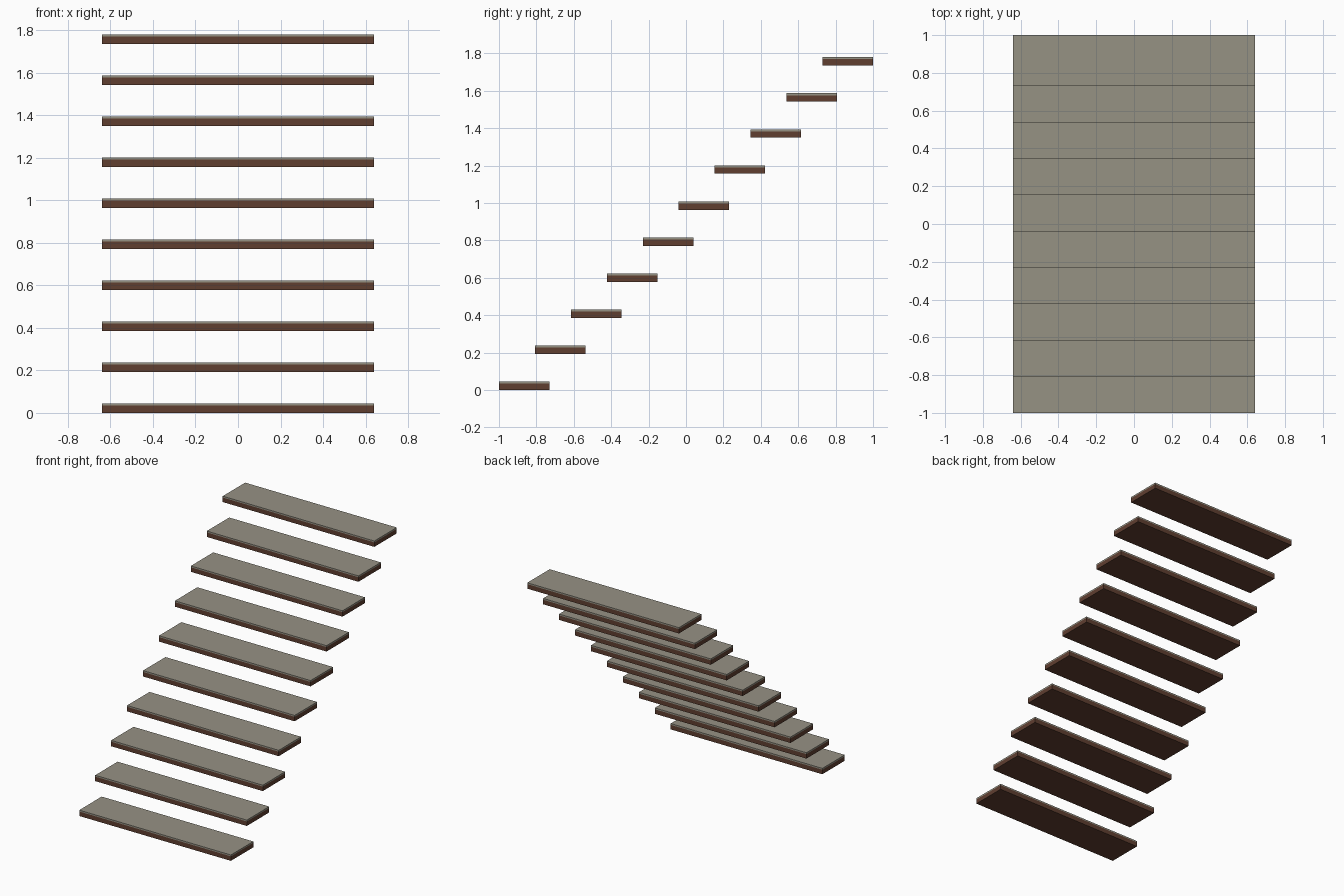
import bpy

if "Cube" in bpy.data.objects:
    bpy.data.objects.remove(bpy.data.objects["Cube"])

COUNT = 10
WIDTH, DEPTH = 1.28, 0.27
BOARD, CAP = 0.034, 0.011               # brown board and grey top layer
RISE = (1.78 - BOARD - CAP) / (COUNT - 1)
RUN = (2.0 - DEPTH) / (COUNT - 1)


def material(name, rgb):
    m = bpy.data.materials.new(name)
    m.diffuse_color = (*rgb, 1.0)
    m.use_nodes = True
    m.node_tree.nodes["Principled BSDF"].inputs["Base Color"].default_value = m.diffuse_color
    return m


brown = material("brown wood", (0.115, 0.049, 0.030))
grey = material("worn grey", (0.305, 0.287, 0.231))


def slab(name, y, z0, height, mat):
    bpy.ops.mesh.primitive_cube_add(size=1, location=(0, y, z0 + height / 2))
    ob = bpy.context.object
    ob.name = name
    ob.scale = (WIDTH, DEPTH, height)
    bpy.ops.object.transform_apply(location=False, rotation=False, scale=True)
    ob.data.materials.append(mat)
    return ob


# Floating steps climbing towards the back
for i in range(COUNT):
    y = -1.0 + DEPTH / 2 + i * RUN
    z = i * RISE
    board = slab(f"step_board_{i + 1}", y, z, BOARD, brown)
    top = slab(f"step_top_{i + 1}", y, z + BOARD, CAP, grey)
    # drop the hidden faces where board and top layer meet
    for ob, sign in ((board, 1), (top, -1)):
        import bmesh
        bm = bmesh.new()
        bm.from_mesh(ob.data)
        hidden = [f for f in bm.faces if f.normal.z * sign > 0.9]
        bmesh.ops.delete(bm, geom=hidden, context='FACES_ONLY')
        bm.to_mesh(ob.data)
        bm.free()
